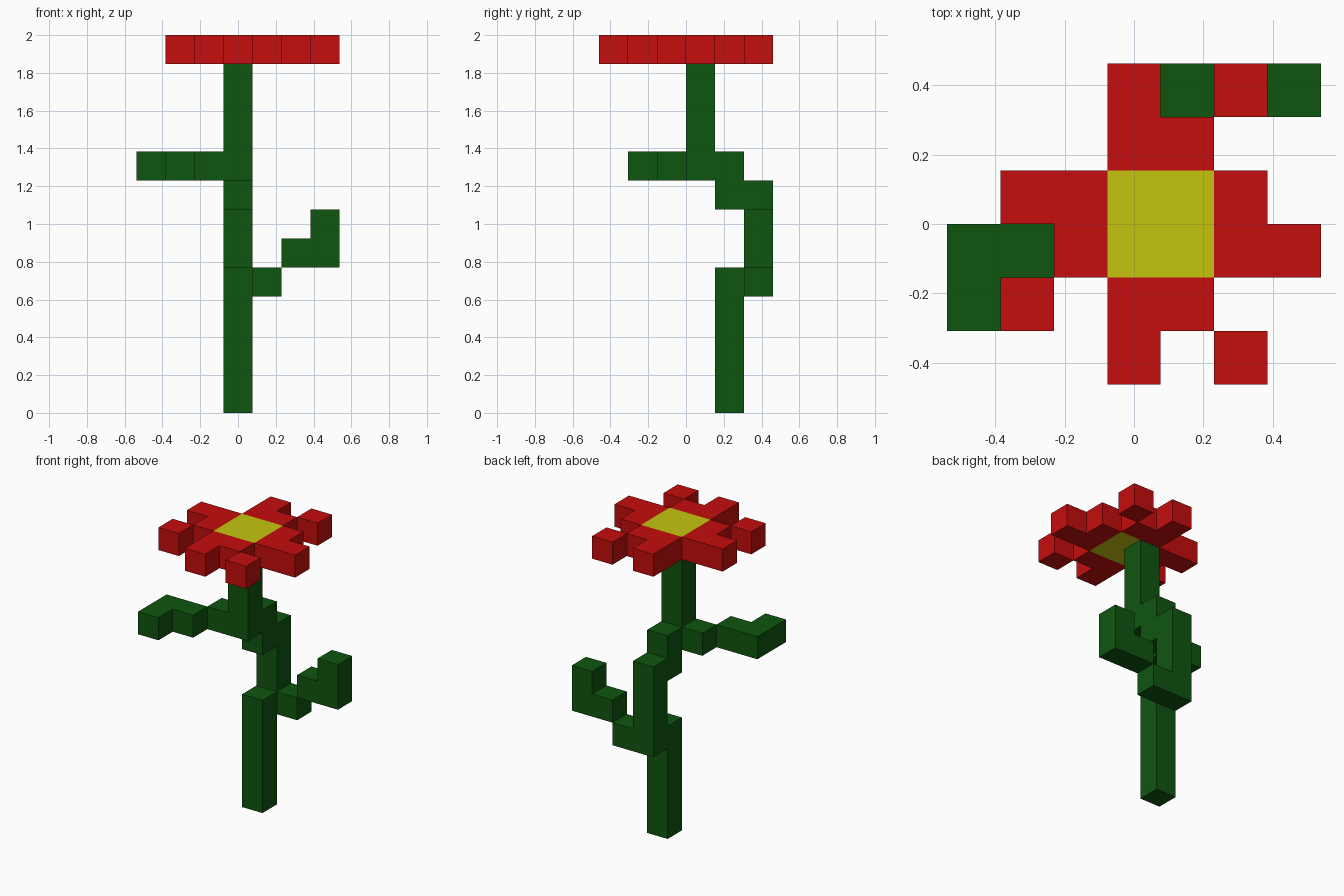
import bpy
import bmesh
from math import radians
from mathutils import Vector

default = bpy.data.objects.get("Cube")
if default:
    bpy.data.objects.remove(default, do_unlink=True)

U = 2 / 13                              # size of one block
ORIGIN = Vector((-3.5, -3, 0))          # grid corner, in blocks


def material(name, color):
    mat = bpy.data.materials.new(name)
    mat.use_nodes = True
    mat.diffuse_color = (*color, 1)
    mat.node_tree.nodes["Principled BSDF"].inputs["Base Color"].default_value = (*color, 1)
    return mat


def blocks(name, cells, mat):
    """Join unit blocks into one shell, leaving out the faces between them."""
    cells = set(cells)
    bm = bmesh.new()
    for cell in cells:
        centre = Vector(cell) + Vector((0.5, 0.5, 0.5))
        for axis in range(3):
            for sign in (-1, 1):
                n = Vector((0, 0, 0))
                n[axis] = sign
                if tuple(int(c) for c in Vector(cell) + n) in cells:
                    continue
                a = Vector((n.y, n.z, n.x)) / 2
                b = n.cross(a)
                mid = centre + n / 2
                corners = (mid - a - b, mid + a - b, mid + a + b, mid - a + b)
                bm.faces.new([bm.verts.new((p + ORIGIN) * U) for p in corners])
    bmesh.ops.remove_doubles(bm, verts=bm.verts, dist=U / 100)
    bmesh.ops.dissolve_limit(bm, angle_limit=radians(1), verts=bm.verts, edges=bm.edges)
    mesh = bpy.data.meshes.new(name)
    bm.to_mesh(mesh)
    bm.free()
    mesh.materials.append(mat)
    obj = bpy.data.objects.new(name, mesh)
    bpy.context.collection.objects.link(obj)
    return obj


def column(x, y, bottom, top):
    return [(x, y, z) for z in range(bottom, top)]


red = material("petal red", (0.56, 0.004, 0.004))
yellow = material("centre yellow", (0.56, 0.56, 0.005))
green = material("stem green", (0.0048, 0.092, 0.0052))

# Flower head pattern, back row first: R petal, Y centre
PATTERN = ["...R.R.",
           "...RR..",
           ".RRYYR.",
           "..RYYRR",
           ".R.RR..",
           "...R.R."]


def pattern_cells(letter):
    return [(x, 5 - row, 12) for row, line in enumerate(PATTERN)
            for x, c in enumerate(line) if c == letter]


blocks("petals", pattern_cells("R"), red)
blocks("flower_centre", pattern_cells("Y"), yellow)

# Stem that kinks backwards and then forwards on its way up
blocks("stem", column(3, 4, 0, 5) + column(3, 5, 4, 8)
       + column(3, 4, 7, 9) + column(3, 3, 8, 12), green)

# Leaves
blocks("left_leaf", [(4, 5, 4), (5, 5, 5)] + column(6, 5, 5, 7), green)
blocks("right_leaf", [(2, 3, 8), (1, 2, 8), (0, 2, 8), (0, 1, 8)], green)
